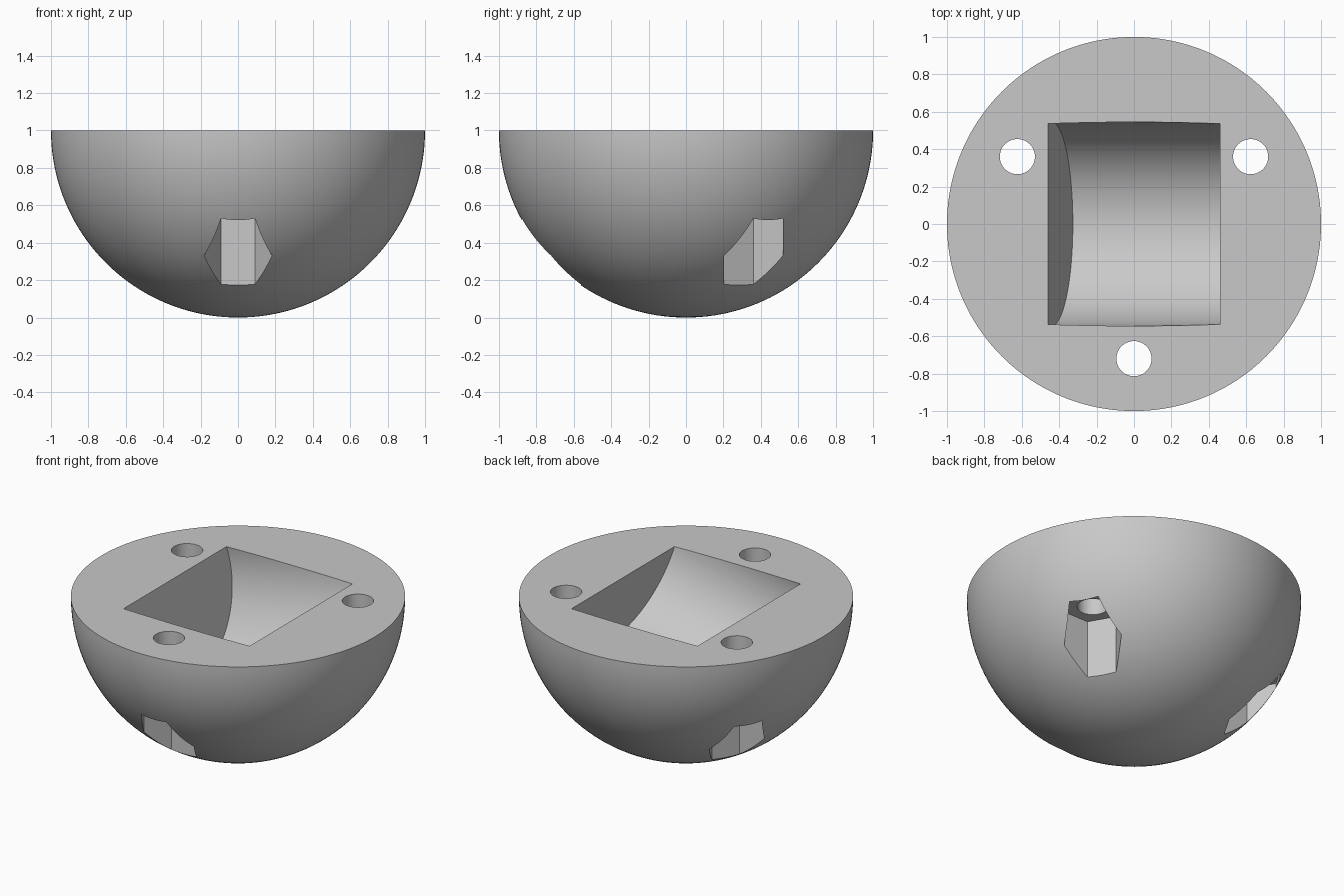
import bpy, bmesh, math
from mathutils import Matrix, Vector

if "Cube" in bpy.data.objects:
    bpy.data.objects.remove(bpy.data.objects["Cube"], do_unlink=True)

GREY = (0.58, 0.58, 0.58, 1)
mat = bpy.data.materials.new("plain grey")
mat.use_nodes = True
mat.diffuse_color = GREY
mat.node_tree.nodes["Principled BSDF"].inputs["Base Color"].default_value = GREY


def add_object(name, bm):
    mesh = bpy.data.meshes.new(name)
    bm.to_mesh(mesh)
    bm.free()
    mesh.materials.append(mat)
    obj = bpy.data.objects.new(name, mesh)
    bpy.context.collection.objects.link(obj)
    return obj


def prism(name, sides, radius, depth, matrix):
    bm = bmesh.new()
    bmesh.ops.create_cone(bm, cap_ends=True, segments=sides, radius1=radius,
                          radius2=radius, depth=depth, matrix=matrix)
    obj = add_object(name, bm)
    obj.hide_render = True
    return obj


# Solid half sphere with its flat face up
bm = bmesh.new()
bmesh.ops.create_uvsphere(bm, u_segments=160, v_segments=80, radius=1)
bmesh.ops.bisect_plane(bm, geom=bm.verts[:] + bm.edges[:] + bm.faces[:], dist=1e-5,
                       plane_co=(0, 0, 0), plane_no=(0, 0, 1), clear_outer=True)
rim = [e for e in bm.edges if e.is_boundary]
bmesh.ops.contextual_create(bm, geom=rim)
bmesh.ops.translate(bm, vec=(0, 0, 1), verts=bm.verts)
bmesh.ops.recalc_face_normals(bm, faces=bm.faces)
body = add_object("half_sphere_body", bm)

# Tilted cylindrical recess in the flat face
tilt = math.radians(12)
axis = Vector((math.cos(tilt), 0, math.sin(tilt)))
turn = axis.to_track_quat('Z', 'Y').to_matrix().to_4x4()
cutters = [prism("recess_cutter", 128, 0.545, 0.90,
                 Matrix.Translation((0, 0, 1)) @ turn)]

# Three bolt holes with hexagonal nut pockets opening below
for i in range(3):
    a = math.radians(-90 + 120 * i)
    x, y = 0.72 * math.cos(a), 0.72 * math.sin(a)
    cutters.append(prism("nut_pocket_cutter", 6, 0.182, 0.76,
                         Matrix.Translation((x, y, 0.18))
                         @ Matrix.Rotation(math.radians(90), 4, 'Z')))
    # Turn the hexagon so that two corners lie along x
    mesh = cutters[-1].data
    first = mesh.vertices[0].co - Vector((x, y, 0))
    spin = -math.atan2(first.y, first.x)
    centre = Matrix.Translation((x, y, 0))
    mesh.transform(centre @ Matrix.Rotation(spin, 4, 'Z') @ centre.inverted())
    cutters.append(prism("bolt_hole_cutter", 48, 0.094, 2.4,
                         Matrix.Translation((x, y, 0.9))))

# Cut everything out of the body
bpy.ops.object.select_all(action='DESELECT')
bpy.context.view_layer.objects.active = body
body.select_set(True)
for cutter in cutters:
    mod = body.modifiers.new("cut", 'BOOLEAN')
    mod.operation = 'DIFFERENCE'
    mod.solver = 'EXACT'
    mod.object = cutter
    bpy.ops.object.modifier_apply(modifier=mod.name)
for cutter in cutters:
    bpy.data.objects.remove(cutter, do_unlink=True)

bpy.ops.object.shade_smooth_by_angle(angle=math.radians(25))
